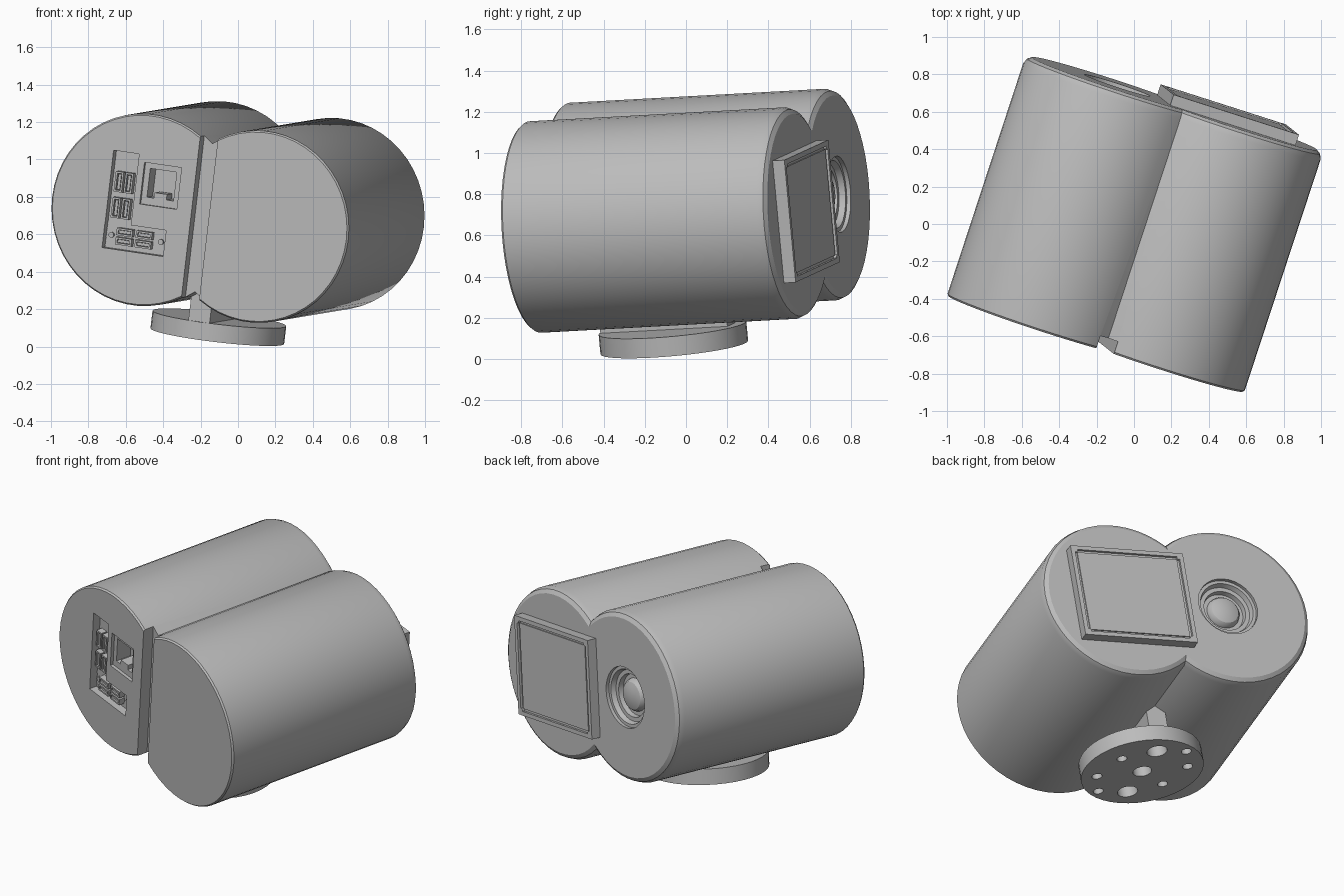
import bpy, bmesh, math
from mathutils import Vector, Matrix

cube = bpy.data.objects.get("Cube")
if cube:
    bpy.data.objects.remove(cube)

# One plain grey for everything
grey = bpy.data.materials.new("plain grey")
grey.use_nodes = True
grey.diffuse_color = (0.5, 0.5, 0.5, 1)
grey.node_tree.nodes["Principled BSDF"].inputs["Base Color"].default_value = grey.diffuse_color

# Tilted frame: local x across the lobes, y front to back, z up
D = Vector((0.42, 1.28, 0.07)).normalized()
U = Vector((0.61, -0.2, -0.09))
U = (U - D * U.dot(D)).normalized()
W = U.cross(D)
FRAME = Matrix.Translation((-0.205, -0.64, 0.685)) @ Matrix((U, D, W)).transposed().to_4x4()
HALF, R, LENGTH = 0.324, 0.515, 1.353


def finish(name, bm, smooth=False):
    bmesh.ops.recalc_face_normals(bm, faces=bm.faces)
    mesh = bpy.data.meshes.new(name)
    bm.to_mesh(mesh)
    bm.free()
    mesh.materials.append(grey)
    ob = bpy.data.objects.new(name, mesh)
    bpy.context.collection.objects.link(ob)
    ob.matrix_world = FRAME
    if smooth:
        shade(ob)
    return ob


def select(ob):
    bpy.ops.object.select_all(action='DESELECT')
    ob.select_set(True)
    bpy.context.view_layer.objects.active = ob


def shade(ob):
    select(ob)
    bpy.ops.object.shade_smooth_by_angle(angle=math.radians(30))


def box(name, x0, x1, y0, y1, z0, z1):
    bm = bmesh.new()
    mid = Vector((x0 + x1, y0 + y1, z0 + z1)) / 2
    bmesh.ops.create_cube(bm, size=1, matrix=Matrix.Translation(mid) @ Matrix.Diagonal((x1 - x0, y1 - y0, z1 - z0, 1)))
    return finish(name, bm)


def cylinder(name, centre, radius, depth, axis='Z', sides=32):
    bm = bmesh.new()
    turn = Matrix.Rotation(math.pi / 2, 4, 'X') if axis == 'Y' else Matrix()
    bmesh.ops.create_cone(bm, cap_ends=True, segments=sides, radius1=radius, radius2=radius,
                          depth=depth, matrix=Matrix.Translation(centre) @ turn)
    return finish(name, bm)


def cut(ob, cutter):
    bpy.context.view_layer.update()
    mod = ob.modifiers.new("cut", 'BOOLEAN')
    mod.operation, mod.solver, mod.object = 'DIFFERENCE', 'EXACT', cutter
    select(ob)
    bpy.ops.object.modifier_apply(modifier=mod.name)
    bpy.data.objects.remove(cutter)


def lobe_outline(r, y, steps=36):
    """Outline of two overlapping circles."""
    start = math.acos(HALF / r)
    ring = []
    for side in (1, -1):
        for i in range(steps):
            a = -math.pi + start + (2 * math.pi - 2 * start) * i / steps
            ring.append((side * (HALF + r * math.cos(a)), y, side * r * math.sin(a)))
    return ring


# Body: twin-lobe tube with softened rims
bm = bmesh.new()
rings = [[bm.verts.new(p) for p in lobe_outline(r, y)] for y, r in
         ((0, R - 0.008), (0.01, R), (LENGTH - 0.045, R), (LENGTH - 0.015, R - 0.012), (LENGTH, R - 0.035))]
count = len(rings[0])
for low, high in zip(rings, rings[1:]):
    for i in range(count):
        j = (i + 1) % count
        bm.faces.new((low[i], low[j], high[j], high[i]))
bm.faces.new(rings[0])
bm.faces.new(rings[-1])
body = finish("body", bm)

# Front slot between the lobes, port recesses and lens opening
cut(body, box("slot_cutter", -0.05, 0.05, -0.1, 0.07, -0.6, 0.6))
PX = -HALF
cut(body, box("port_column_cutter", PX - 0.2, PX - 0.055, -0.1, 0.05, -0.23, 0.295))
cut(body, box("port_row_cutter", PX - 0.201, PX + 0.145, -0.1, 0.049, -0.231, -0.09))
cut(body, box("jack_cutter", PX - 0.02, PX + 0.19, -0.1, 0.02, 0.03, 0.255))
cut(body, box("jack_hole_cutter", PX + 0.01, PX + 0.16, -0.1, 0.12, 0.07, 0.225))
cut(body, cylinder("lens_cutter", (-HALF, LENGTH, 0), 0.185, 0.24, 'Y'))
shade(body)


# Ports: sockets open to the front with a tongue inside
def port(name, x, z, w, h):
    shell = box(name + "_shell", x - w / 2, x + w / 2, 0.012, 0.06, z - h / 2, z + h / 2)
    cut(shell, box("port_cutter", x - w / 2 + 0.01, x + w / 2 - 0.01, -0.1, 0.045, z - h / 2 + 0.01, z + h / 2 - 0.01))
    if w < h:
        box(name + "_tongue", x - 0.008, x + 0.008, 0.02, 0.05, z - h * 0.38, z + h * 0.38)
    else:
        box(name + "_tongue", x - w * 0.38, x + w * 0.38, 0.02, 0.05, z - 0.008, z + 0.008)


for n, z in enumerate((0.13, -0.01)):
    for m, dx in enumerate((-0.155, -0.1)):
        port(f"column_port_{n}_{m}", PX + dx, z, 0.045, 0.11)
for n, dx in enumerate((-0.09, 0.02)):
    for m, z in enumerate((-0.185, -0.135)):
        port(f"row_port_{n}_{m}", PX + dx, z, 0.09, 0.04)
box("jack_latch", PX + 0.05, PX + 0.12, 0.02, 0.11, 0.07, 0.1)
for n, (dx, z) in enumerate(((-0.17, -0.16), (0.11, -0.16))):
    cylinder(f"port_screw_{n}", (PX + dx, 0.045, z), 0.015, 0.02, 'Y', 12)

# Lens: stepped barrel ending in a shallow dome
bm = bmesh.new()
profile = [(0.184, 0.115), (0.184, 0.02), (0.165, 0.02), (0.155, 0.05), (0.13, 0.05), (0.125, 0.08), (0.1, 0.08), (0.095, 0.06)]
profile += [(0.095 * math.cos(a), 0.06 - 0.03 * math.sin(a)) for a in (0.5, 1.0, math.pi / 2)]
verts = [bm.verts.new((-HALF + r, LENGTH - depth, 0)) for r, depth in profile]
edges = [bm.edges.new(pair) for pair in zip(verts, verts[1:])]
bmesh.ops.spin(bm, geom=verts + edges, cent=(-HALF, 0, 0), axis=(0, 1, 0), angle=2 * math.pi, steps=32, use_duplicate=False)
bmesh.ops.remove_doubles(bm, verts=bm.verts, dist=0.0005)
finish("lens", bm, True)

# Screen: raised frame with recessed panel and corner pins
SX, SW, SH, SY = HALF - 0.03, 0.355, 0.3, LENGTH + 0.06
screen = box("screen_frame", SX - SW, SX + SW, LENGTH - 0.02, SY, -SH, SH)
cut(screen, box("screen_cutter", SX - SW + 0.025, SX + SW - 0.025, SY - 0.015, SY + 0.1, -SH + 0.025, SH - 0.025))
box("screen_panel", SX - SW + 0.04, SX + SW - 0.04, SY - 0.02, SY - 0.007, -SH + 0.04, SH - 0.04)
for sx in (-1, 1):
    for sz in (-1, 1):
        cylinder(f"screen_pin_{sx}_{sz}", (SX + sx * (SW - 0.03), SY - 0.01, sz * (SH - 0.03)), 0.012, 0.02, 'Y', 12)

# Mount: drilled round foot joined to the body by a rib
FOOT_Y, FOOT_Z = 0.55, -0.617
foot = cylinder("foot", (0, FOOT_Y, FOOT_Z), 0.36, 0.096, 'Z', 40)
holes = [(0, 0, 0.055), (0, 0.23, 0.06), (0, -0.23, 0.06)]
for s in (1, -1):
    holes += [(0.177 * s, 0.12 * s, 0.03), (-0.177 * s, 0.25 * s, 0.03), (0.25 * s, -0.09 * s, 0.03)]
for x, y, r in holes:
    cut(foot, cylinder("hole_cutter", (x, FOOT_Y + y, FOOT_Z - 0.03), r, 0.11, 'Z', 20))
shade(foot)
box("mount_rib", -0.06, 0.06, 0.2, 0.85, -0.58, -0.36)
